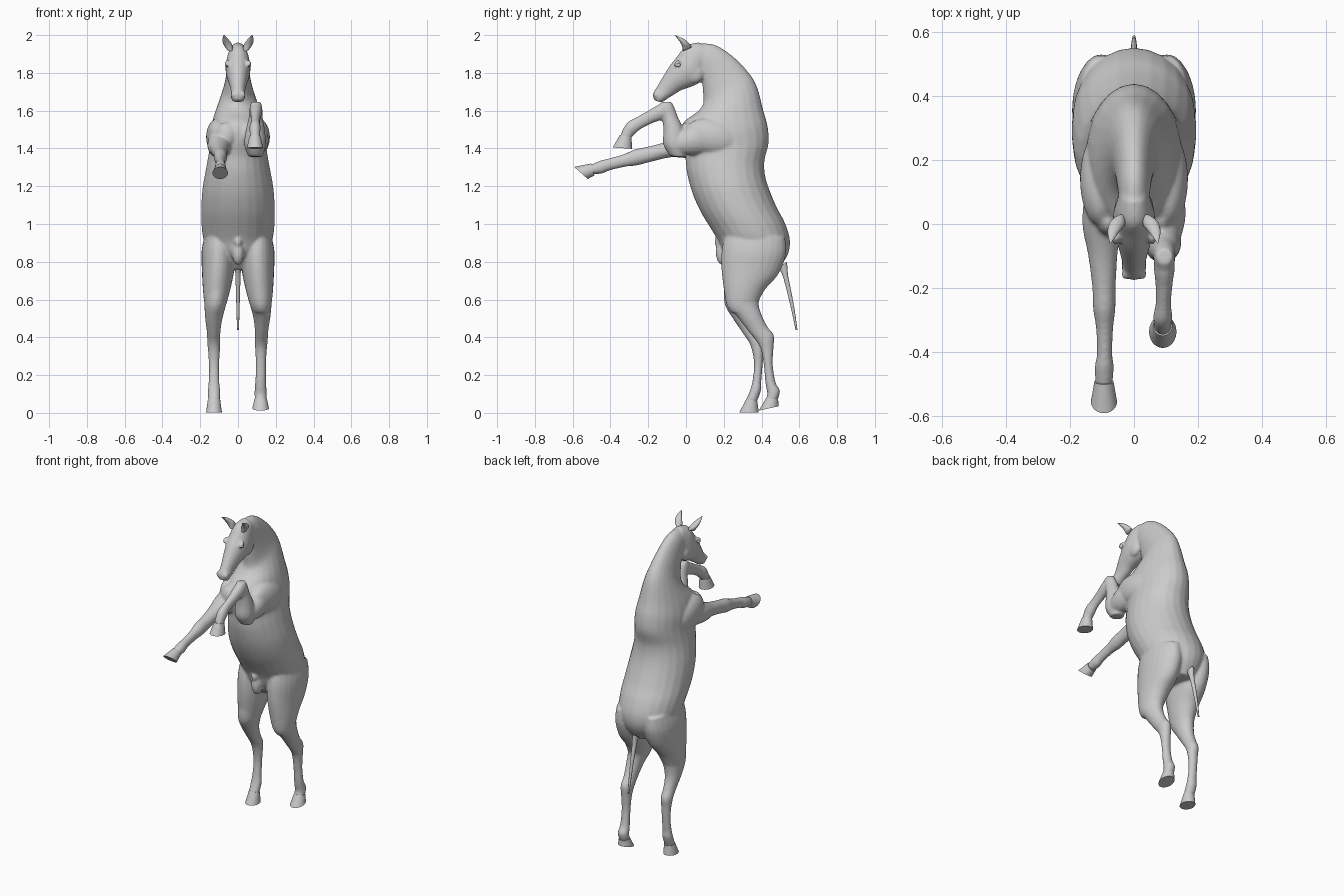
import bpy
import bmesh
import math
from mathutils import Vector, Matrix

if "Cube" in bpy.data.objects:
    bpy.data.objects.remove(bpy.data.objects["Cube"], do_unlink=True)

grey = bpy.data.materials.new("plain_grey")
grey.use_nodes = True
COLOUR = (0.6, 0.6, 0.6, 1.0)
grey.diffuse_color = COLOUR
bsdf = next(n for n in grey.node_tree.nodes if n.type == 'BSDF_PRINCIPLED')
bsdf.inputs["Base Color"].default_value = COLOUR


def catmull(a, b, c, d, t):
    return 0.5 * (2 * b + (c - a) * t + (2 * a - 5 * b + 4 * c - d) * t * t
                  + (3 * b - a - 3 * c + d) * t ** 3)


def loft(bm, sections, steps=4, sides=24):
    """Skin ellipses; each section is (y, z) to (y, z), half width, centre x."""
    rows = [s if len(s) == 6 else (*s, 0.0) for s in sections]
    fine = []
    for i in range(len(rows) - 1):
        a, b, c, d = rows[max(i - 1, 0)], rows[i], rows[i + 1], rows[min(i + 2, len(rows) - 1)]
        for k in range(steps):
            fine.append([catmull(*v, k / steps) for v in zip(a, b, c, d)])
    fine.append(rows[-1])
    rings = []
    for y1, z1, y2, z2, w, x in fine:
        mid, half = Vector((x, (y1 + y2) / 2, (z1 + z2) / 2)), Vector((0, (y1 - y2) / 2, (z1 - z2) / 2))
        ring = []
        for j in range(sides):
            a = 2 * math.pi * j / sides
            ring.append(bm.verts.new(mid + half * math.cos(a) + Vector((w * math.sin(a), 0, 0))))
        rings.append(ring)
    for r, q in zip(rings, rings[1:]):
        for j in range(sides):
            k = (j + 1) % sides
            bm.faces.new((r[j], r[k], q[k], q[j]))
    bm.faces.new(rings[0])
    bm.faces.new(rings[-1][::-1])


def ball(bm, centre, radii, tilt=0.0):
    m = Matrix.Translation(centre) @ Matrix.Rotation(tilt, 4, 'X') @ Matrix.Diagonal((*radii, 1))
    bmesh.ops.create_uvsphere(bm, u_segments=24, v_segments=16, radius=1, matrix=m)


def finish(name, bm, angle=180):
    bmesh.ops.recalc_face_normals(bm, faces=bm.faces)
    mesh = bpy.data.meshes.new(name)
    bm.to_mesh(mesh)
    bm.free()
    mesh.materials.append(grey)
    ob = bpy.data.objects.new(name, mesh)
    bpy.context.collection.objects.link(ob)
    bpy.ops.object.select_all(action='DESELECT')
    ob.select_set(True)
    bpy.context.view_layer.objects.active = ob
    bpy.ops.object.shade_smooth_by_angle(angle=math.radians(angle))
    return ob


body = bmesh.new()

# Trunk and neck, back point first, then belly or throat point
loft(body, [
    (.49, .76, .27, .76, .09), (.54, .84, .20, .84, .15), (.55, .92, .17, .91, .182),
    (.522, 1.01, .135, .97, .193), (.475, 1.10, .08, 1.06, .195), (.425, 1.23, .035, 1.16, .187),
    (.415, 1.33, .005, 1.27, .168), (.438, 1.43, -.005, 1.36, .152), (.432, 1.52, -.025, 1.44, .148),
    (.41, 1.60, -.02, 1.53, .13), (.375, 1.73, .055, 1.59, .095), (.325, 1.81, .09, 1.635, .074),
    (.24, 1.895, .09, 1.70, .06), (.15, 1.95, .08, 1.77, .052), (.07, 1.955, .05, 1.82, .045)])

# Head, from poll to muzzle
loft(body, [
    (.07, 1.962, .13, 1.86, .042), (.00, 1.945, .105, 1.80, .058), (-.045, 1.89, .085, 1.76, .066),
    (-.085, 1.84, .045, 1.733, .061), (-.125, 1.775, -.02, 1.71, .047), (-.155, 1.725, -.065, 1.683, .038),
    (-.175, 1.69, -.10, 1.662, .038), (-.17, 1.655, -.125, 1.643, .03)])

for s in (-1, 1):
    ball(body, (s * .036, .045, 1.80), (.026, .05, .055))               # cheek
    ball(body, (s * .058, -.047, 1.852), (.013, .022, .012), .8)        # brow
    ball(body, (s * .026, -.160, 1.685), (.014, .014, .018))            # nostril rim
    ball(body, (s * .105, .14, 1.46), (.064, .15, .095), -.25)          # shoulder
    ball(body, (s * .06, .01, 1.47), (.06, .05, .07))                   # chest muscle
    # Thigh down to the stifle
    loft(body, [
        (.525, .93, .21, .96, .07, s * .105), (.53, .84, .19, .87, .09, s * .103),
        (.49, .735, .188, .76, .085, s * .106), (.42, .655, .20, .655, .073, s * .113),
        (.38, .58, .215, .57, .058, s * .12), (.365, .54, .24, .53, .045, s * .125)])

# Lower hind legs: left stands further back than right
loft(body, [
    (.41, .65, .21, .65, .065, .113), (.385, .585, .22, .57, .058, .12), (.40, .52, .278, .50, .046, .126),
    (.432, .455, .335, .425, .036, .125), (.466, .41, .375, .375, .035, .123),
    (.463, .34, .398, .33, .031, .122), (.46, .25, .412, .25, .027, .121),
    (.475, .16, .42, .16, .029, .12), (.498, .115, .43, .10, .033, .12), (.482, .06, .42, .07, .031, .12)])
loft(body, [
    (.41, .65, .20, .65, .065, -.113), (.38, .585, .206, .57, .058, -.12), (.37, .50, .248, .50, .046, -.128),
    (.39, .43, .298, .425, .036, -.129), (.415, .375, .335, .37, .035, -.128),
    (.41, .32, .354, .31, .031, -.127), (.405, .24, .36, .24, .027, -.127),
    (.398, .16, .35, .16, .029, -.127), (.398, .12, .335, .11, .033, -.127), (.372, .05, .315, .065, .031, -.127)])

# Right foreleg, reaching forward
loft(body, [
    (.12, 1.54, .16, 1.37, .05, -.10), (.0, 1.48, .01, 1.35, .062, -.10), (-.10, 1.437, -.08, 1.353, .047, -.098),
    (-.20, 1.41, -.19, 1.328, .037, -.094), (-.27, 1.395, -.26, 1.31, .035, -.093),
    (-.33, 1.37, -.32, 1.303, .027, -.092), (-.41, 1.347, -.405, 1.283, .024, -.092),
    (-.45, 1.337, -.44, 1.268, .03, -.093), (-.51, 1.312, -.493, 1.262, .027, -.094)])

# Left foreleg, folded: upper arm, forearm and cannon
loft(body, [(.15, 1.54, .15, 1.38, .05, .10), (.03, 1.52, .03, 1.365, .062, .10),
            (-.05, 1.48, -.05, 1.37, .05, .095)])
loft(body, [
    (-.085, 1.36, .00, 1.352, .036, .092), (-.12, 1.42, .00, 1.42, .057, .09),
    (-.12, 1.50, -.012, 1.50, .05, .092), (-.128, 1.57, -.04, 1.56, .037, .094),
    (-.15, 1.62, -.058, 1.61, .034, .095), (-.125, 1.648, -.075, 1.645, .025, .095)])
loft(body, [
    (-.085, 1.648, -.07, 1.59, .03, .095), (-.15, 1.63, -.12, 1.555, .033, .095),
    (-.20, 1.60, -.175, 1.535, .027, .094), (-.26, 1.567, -.235, 1.505, .024, .092),
    (-.308, 1.54, -.268, 1.478, .03, .09), (-.335, 1.50, -.283, 1.465, .028, .09),
    (-.352, 1.455, -.293, 1.445, .028, .09)])

# Sheath under the groin
ball(body, (0, .195, .85), (.032, .038, .068))
ball(body, (0, .175, .905), (.02, .025, .03))

# Melt the overlapping volumes into one skin
ob = finish("horse_body", body)
remesh = ob.modifiers.new("skin", 'REMESH')
remesh.mode = 'VOXEL'
remesh.voxel_size = .007
remesh.use_smooth_shade = True
soften = ob.modifiers.new("soften", 'SMOOTH')
soften.factor = .5
soften.iterations = 8

# Hooves, coronet ring to sole ring
hooves = {
    "left_hind_hoof": [(.488, .07, .425, .08, .033, .12), (.49, .035, .385, .012, .044, .12)],
    "right_hind_hoof": [(.378, .06, .32, .075, .033, -.127), (.385, .002, .282, .002, .042, -.127)],
    "right_fore_hoof": [(-.502, 1.32, -.485, 1.257, .03, -.094), (-.592, 1.302, -.52, 1.238, .041, -.094)],
    "left_fore_hoof": [(-.35, 1.472, -.288, 1.46, .03, .09), (-.388, 1.405, -.286, 1.398, .043, .09)],
}
for name, rings in hooves.items():
    bm = bmesh.new()
    loft(bm, rings, steps=3)
    finish(name, bm, 40)

# Ears, leaning outward and forward
for name, s in (("left_ear", 1), ("right_ear", -1)):
    bm = bmesh.new()
    loft(bm, [(-.015, 1.915, .03, 1.935, .016, s * .042), (-.022, 1.945, .018, 1.955, .023, s * .054),
              (-.038, 1.972, -.012, 1.98, .017, s * .066), (-.061, 2.0, -.057, 1.999, .002, s * .074)], sides=16)
    finish(name, bm, 60)

# Eyes
for name, s in (("left_eye", 1), ("right_eye", -1)):
    bm = bmesh.new()
    ball(bm, (s * .061, -.043, 1.842), (.009, .014, .012))
    finish(name, bm)

# Tail
bm = bmesh.new()
loft(bm, [(.535, .80, .49, .77, .016), (.54, .73, .512, .725, .014), (.556, .65, .534, .645, .011),
          (.576, .54, .56, .535, .008), (.59, .44, .58, .44, .005)], sides=16)
finish("tail", bm, 60)
